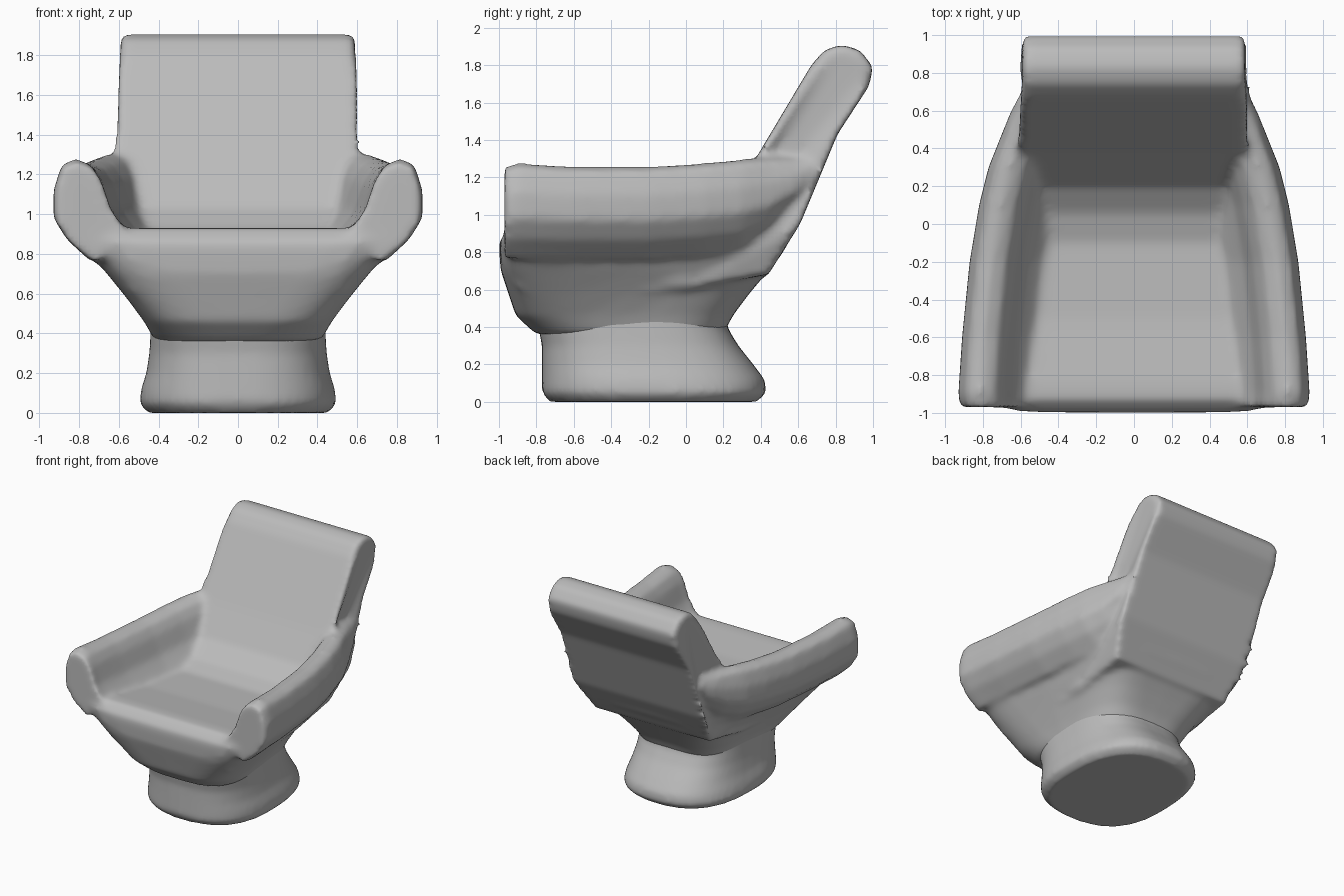
import bpy, bmesh, math

if "Cube" in bpy.data.objects:
    bpy.data.objects.remove(bpy.data.objects["Cube"], do_unlink=True)

grey = bpy.data.materials.new("plain grey")
grey.use_nodes = True
grey.diffuse_color = (0.5, 0.5, 0.5, 1)
grey.node_tree.nodes["Principled BSDF"].inputs["Base Color"].default_value = (0.5, 0.5, 0.5, 1)


def loft(bm, rings):
    """Skin a list of equal-length point rings and cap both ends."""
    rows = [[bm.verts.new(p) for p in ring] for ring in rings]
    n = len(rows[0])
    for a, b in zip(rows, rows[1:]):
        for i in range(n):
            j = (i + 1) % n
            bm.faces.new((a[i], a[j], b[j], b[i]))
    bm.faces.new(rows[0])
    bm.faces.new(rows[-1])


def plan_ring(z, front, rear, y0, y1, power, n=48):
    """Rounded trapezoid in plan, with its own front and rear half widths."""
    ring = []
    for i in range(n):
        t = 2 * math.pi * i / n
        c, s = math.cos(t), math.sin(t)
        u = math.copysign(abs(c) ** (2 / power), c)
        v = math.copysign(abs(s) ** (2 / power), s)
        k = (v + 1) / 2
        ring.append((u * (front + (rear - front) * k), y0 + (y1 - y0) * k, z))
    return ring


def finish(name, bm, rounds):
    """Fuse the overlapping volumes into one soft upholstered skin."""
    bmesh.ops.recalc_face_normals(bm, faces=bm.faces)
    mesh = bpy.data.meshes.new(name)
    bm.to_mesh(mesh)
    bm.free()
    mesh.materials.append(grey)
    ob = bpy.data.objects.new(name, mesh)
    bpy.context.collection.objects.link(ob)
    fuse = ob.modifiers.new("fuse", "REMESH")
    fuse.mode = "VOXEL"
    fuse.voxel_size = 0.022
    fuse.use_smooth_shade = True
    soften = ob.modifiers.new("soften", "SMOOTH")
    soften.factor = 0.5
    soften.iterations = rounds
    return ob


# Pedestal: flared foot that kicks out at the back
bm = bmesh.new()
loft(bm, [plan_ring(*r) for r in (
    (0.00, 0.47, 0.44, -0.73, 0.38, 2.5),
    (0.05, 0.51, 0.48, -0.77, 0.43, 2.6),
    (0.12, 0.51, 0.46, -0.77, 0.42, 2.6),
    (0.20, 0.48, 0.44, -0.77, 0.36, 2.7),
    (0.30, 0.46, 0.43, -0.77, 0.28, 2.8),
    (0.40, 0.45, 0.43, -0.79, 0.22, 3.0),
    (0.52, 0.45, 0.42, -0.80, 0.22, 3.0))])
finish("pedestal", bm, 5)

# Seat shell: bowl widening upwards from the neck
bm = bmesh.new()
loft(bm, [plan_ring(*r) for r in (
    (0.36, 0.43, 0.40, -0.80, 0.20, 3.2),
    (0.46, 0.50, 0.42, -0.91, 0.25, 4),
    (0.58, 0.60, 0.46, -0.95, 0.34, 5),
    (0.70, 0.70, 0.52, -0.99, 0.44, 6),
    (0.80, 0.79, 0.56, -1.00, 0.52, 7),
    (0.86, 0.84, 0.58, -1.00, 0.55, 8))])

# Seat cushion and reclined backrest: one side profile swept across the width
profile = [(-0.90, 0.60), (-0.99, 0.75), (-0.99, 0.87), (-0.93, 0.93), (-0.85, 0.93),
           (-0.50, 0.89), (-0.10, 0.88), (0.06, 0.93), (0.20, 1.03), (0.36, 1.28),
           (0.67, 1.80), (0.74, 1.88), (0.83, 1.91), (0.93, 1.88), (1.00, 1.79),
           (0.98, 1.69), (0.81, 1.43), (0.61, 0.95), (0.44, 0.68), (0.00, 0.60)]


def half_width(z):
    if z < 0.8:
        return 0.54
    return 0.63 - 0.04 * min(max((z - 1.2) / 0.4, 0), 1)


loft(bm, [[(s * half_width(z), y, z) for y, z in profile] for s in (-1, 1)])

# Arms: mirrored lofts that slope inwards to the seat and taper to the back
arm_section = [(0.50, 0.84), (0.59, 0.95), (0.64, 1.02), (0.69, 1.17), (0.74, 1.25), (0.82, 1.28),
               (0.89, 1.25), (0.93, 1.12), (0.93, 0.98), (0.86, 0.87), (0.74, 0.76)]
# y, inward shift, top lift, low edge of the section
arm_stations = [(-0.97, 0.01, -0.02, 0.76), (-0.90, 0.00, 0.00, 0.76), (-0.60, 0.02, -0.02, 0.76),
                (-0.20, 0.06, -0.02, 0.76), (0.10, 0.11, 0.00, 0.78), (0.30, 0.16, 0.02, 0.80),
                (0.45, 0.22, 0.03, 0.86), (0.60, 0.28, 0.03, 1.00), (0.68, 0.32, 0.03, 1.16)]
for side in (-1, 1):
    loft(bm, [[(side * (x - shift), y, max(low + (z - 0.76) * (1.28 + lift - low) / 0.52, low))
               for x, z in arm_section] for y, shift, lift, low in arm_stations])
finish("seat_shell", bm, 9)
